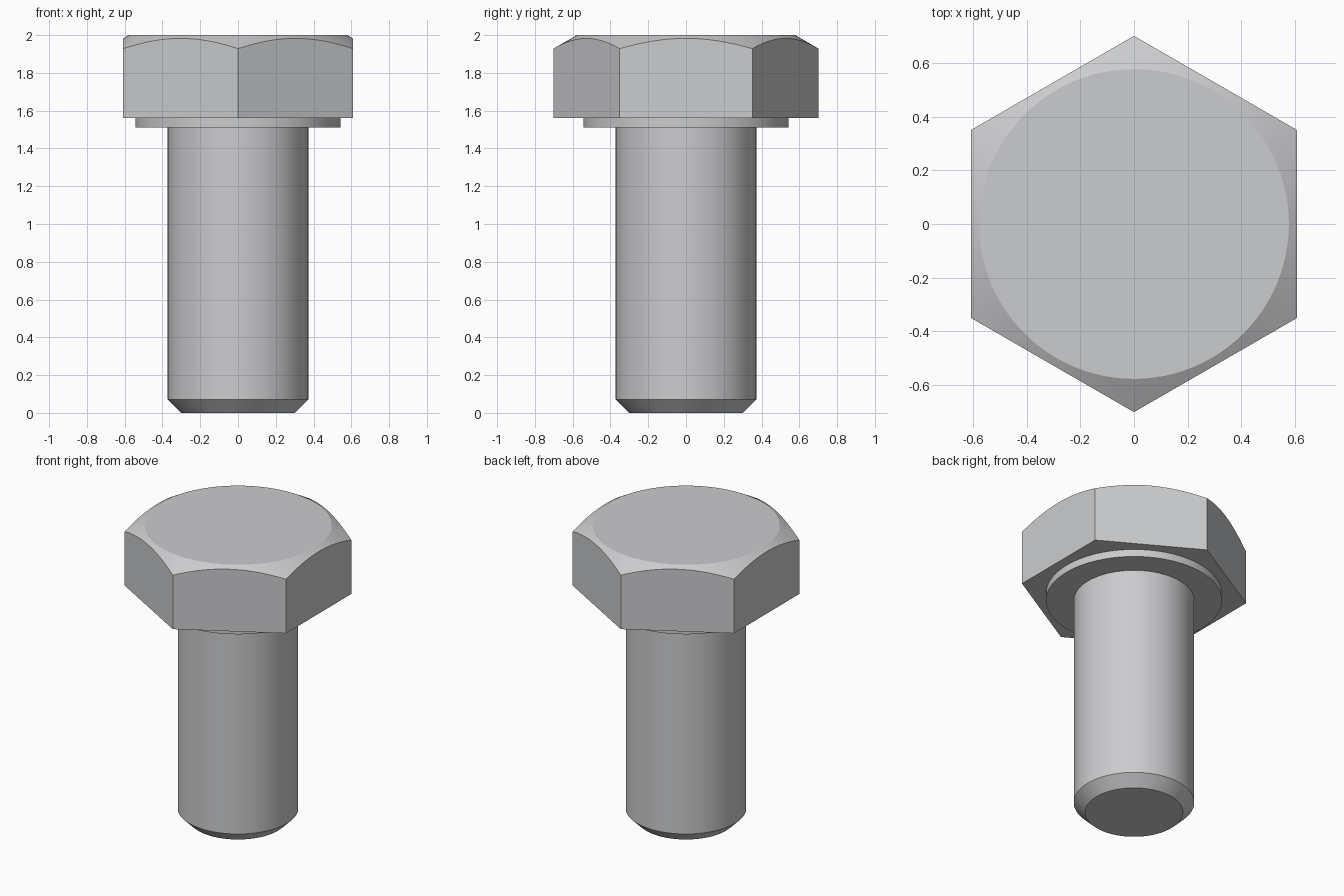
import bpy, bmesh, math

cube = bpy.data.objects.get("Cube")
if cube:
    bpy.data.objects.remove(cube, do_unlink=True)

SEGMENTS = 96              # divisible by 12, so ring points land on the hex corners
APOTHEM = 0.608            # half the width across the head's flats
HEAD_BOTTOM, HEAD_TOP = 1.56, 2.0
CROWN_RADIUS = 0.578       # flat disc on top of the head
CHAMFER_SLOPE = math.tan(math.radians(30))

steel = bpy.data.materials.new("steel grey")
steel.use_nodes = True
colour = (0.60, 0.605, 0.62, 1.0)
steel.diffuse_color = colour
steel.node_tree.nodes["Principled BSDF"].inputs["Base Color"].default_value = colour


def loft(name, rings, cap_top):
    """Skin rings from bottom to top; each ring maps an angle to (radius, z)."""
    bm = bmesh.new()
    loops = []
    for ring in rings:
        loop = []
        for i in range(SEGMENTS):
            a = math.tau * i / SEGMENTS
            r, z = ring(a)
            loop.append(bm.verts.new((r * math.cos(a), r * math.sin(a), z)))
        loops.append(loop)
    for low, high in zip(loops, loops[1:]):
        for i in range(SEGMENTS):
            j = (i + 1) % SEGMENTS
            bm.faces.new((low[i], low[j], high[j], high[i]))
    bm.faces.new(loops[0][::-1])
    if cap_top:
        bm.faces.new(loops[-1])
    mesh = bpy.data.meshes.new(name)
    bm.to_mesh(mesh)
    bm.free()
    mesh.materials.append(steel)
    obj = bpy.data.objects.new(name, mesh)
    bpy.context.collection.objects.link(obj)
    bpy.ops.object.select_all(action='DESELECT')
    obj.select_set(True)
    bpy.context.view_layer.objects.active = obj
    bpy.ops.object.shade_smooth_by_angle(angle=math.radians(20))
    return obj


def circle(r, z):
    return lambda a: (r, z)


def hex_radius(a):
    # flats face +x and -x, corners point to +y and -y
    sector = math.pi / 3
    return APOTHEM / math.cos((a + sector / 2) % sector - sector / 2)


def chamfer_edge(a):
    # where the conical chamfer cuts the flat sides, giving the arched edges
    r = hex_radius(a)
    return r, HEAD_TOP - (r - CROWN_RADIUS) * CHAMFER_SLOPE


# Hexagonal head with a conical chamfer
loft("hex_head", [lambda a: (hex_radius(a), HEAD_BOTTOM), chamfer_edge,
                  circle(CROWN_RADIUS, HEAD_TOP)], True)

# Round bearing collar under the head, open where it meets the head
loft("bearing_collar", [circle(0.543, 1.51), circle(0.543, HEAD_BOTTOM)], False)

# Plain shank with a chamfered tip, open where it meets the collar
loft("shank", [circle(0.302, 0.0), circle(0.372, 0.07), circle(0.372, 1.51)], False)
